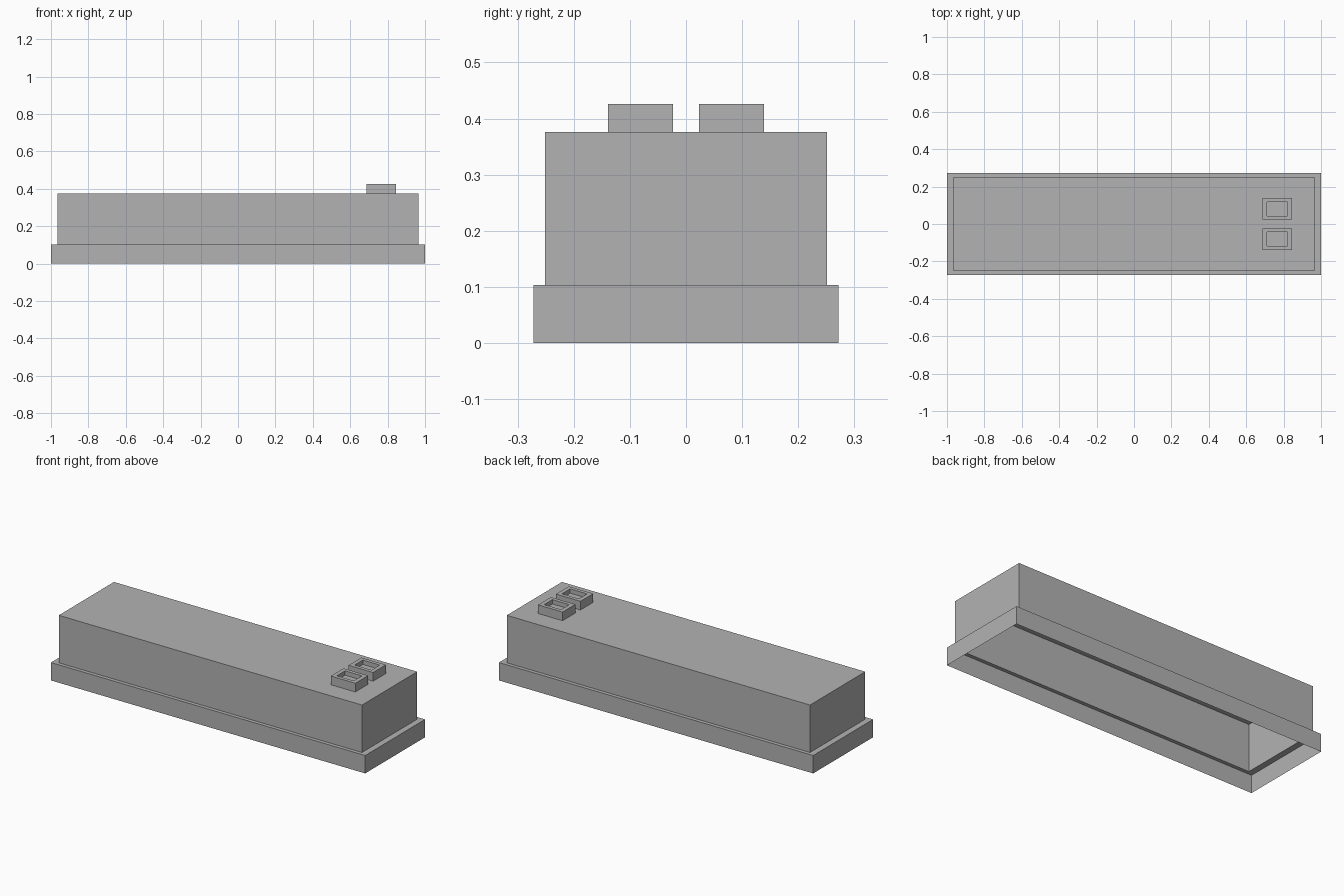
import bpy
import bmesh

if "Cube" in bpy.data.objects:
    bpy.data.objects.remove(bpy.data.objects["Cube"], do_unlink=True)

grey = bpy.data.materials.new("plain_grey")
grey.use_nodes = True
colour = (0.45, 0.45, 0.45, 1)
grey.diffuse_color = colour
grey.node_tree.nodes["Principled BSDF"].inputs["Base Color"].default_value = colour


def nested_shell(name, rings):
    """Join rectangles (half length, half width, height) in order; cap the last one."""
    bm = bmesh.new()
    loops = []
    for hx, hy, z in rings:
        corners = ((-hx, -hy), (hx, -hy), (hx, hy), (-hx, hy))
        loops.append([bm.verts.new((x, y, z)) for x, y in corners])
    for low, high in zip(loops, loops[1:]):
        for i in range(4):
            j = (i + 1) % 4
            bm.faces.new((low[i], low[j], high[j], high[i]))
    bm.faces.new(loops[-1])
    mesh = bpy.data.meshes.new(name)
    bm.to_mesh(mesh)
    bm.free()
    mesh.materials.append(grey)
    obj = bpy.data.objects.new(name, mesh)
    bpy.context.collection.objects.link(obj)
    return obj


# Hollow body: wide base skirt, ledge, upright walls and flat roof, open underneath
BASE_TOP, ROOF = 0.103, 0.376
nested_shell("building_shell", [
    (1.0, 0.272, 0), (1.0, 0.272, BASE_TOP),
    (0.965, 0.251, BASE_TOP), (0.965, 0.251, ROOF)])

# Pair of roof chimneys, each with a recessed top
RIM, FLOOR = 0.05, 0.025
for side, name in ((-1, "front_chimney"), (1, "back_chimney")):
    chimney = nested_shell(name, [
        (0.078, 0.058, 0), (0.078, 0.058, RIM),
        (0.054, 0.037, RIM), (0.054, 0.037, FLOOR)])
    chimney.location = (0.766, side * 0.081, ROOF)
